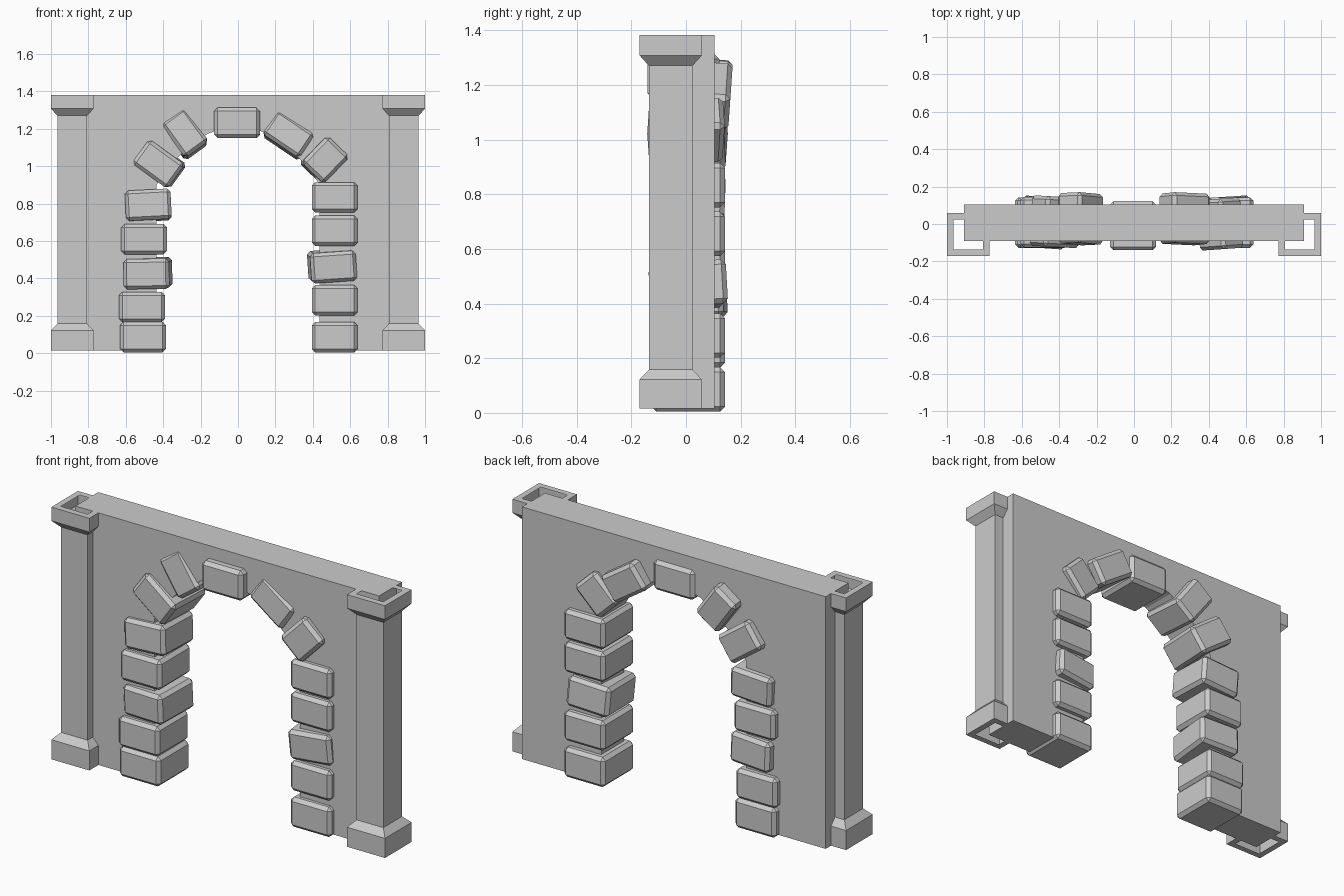
import bpy, bmesh
from math import radians
from mathutils import Matrix, Vector

if "Cube" in bpy.data.objects:
    bpy.data.objects.remove(bpy.data.objects["Cube"])


def make_object(name, bm):
    bmesh.ops.recalc_face_normals(bm, faces=bm.faces)
    mesh = bpy.data.meshes.new(name)
    bm.to_mesh(mesh)
    bm.free()
    obj = bpy.data.objects.new(name, mesh)
    bpy.context.collection.objects.link(obj)
    return obj


# Wall with arched opening: half outline mirrored, then extruded in depth
Z0, Z1 = 0.016, 1.382
half = [(0.08, 1.2), (0.16, 1.175), (0.29, 1.08), (0.39, 0.98), (0.435, 0.9),
        (0.435, Z0), (0.91, Z0), (0.91, Z1)]
outline = half + [(-x, z) for x, z in reversed(half)]
bm = bmesh.new()
face = bm.faces.new([bm.verts.new((x, -0.092, z)) for x, z in outline])
ext = bmesh.ops.extrude_face_region(bm, geom=[face])
bmesh.ops.translate(bm, vec=(0, 0.196, 0),
                    verts=[v for v in ext["geom"] if isinstance(v, bmesh.types.BMVert)])
make_object("wall", bm)

# Square hollow columns: stacked square rings with flared base and capital
profile = [(0.08, Z0), (0.114, Z0), (0.114, 0.122), (0.08, 0.158),
           (0.08, 1.27), (0.114, 1.308), (0.114, Z1), (0.08, Z1)]
for side, sx in (("left", -1), ("right", 1)):
    bm = bmesh.new()
    rings = [[bm.verts.new((sx * 0.886 + r * a, -0.056 + r * b, z))
              for a, b in ((-1, -1), (1, -1), (1, 1), (-1, 1))] for r, z in profile]
    for lo, hi in zip(rings, rings[1:]):
        for i in range(4):
            j = (i + 1) % 4
            bm.faces.new((lo[i], lo[j], hi[j], hi[i]))
    make_object(side + "_column", bm)


# Chamfered stone: centre, width, height, in-plane roll, tilt back, turn
def stone(name, x, z, w=0.245, h=0.162, roll=0, tilt=0, turn=0, y=0.008, d=0.27):
    bm = bmesh.new()
    bmesh.ops.create_cube(bm, size=1)
    bmesh.ops.scale(bm, vec=(w, d, h), verts=bm.verts)
    bmesh.ops.bevel(bm, geom=list(bm.edges), offset=0.018, segments=1,
                    affect='EDGES', profile=0.5)
    rot = (Matrix.Rotation(radians(turn), 4, 'Z')
           @ Matrix.Rotation(radians(tilt), 4, 'X')
           @ Matrix.Rotation(radians(-roll), 4, 'Y'))
    bm.transform(Matrix.Translation(Vector((x, y, z))) @ rot)
    make_object(name, bm)


# Jamb stones stacked on both sides of the opening
left = [(-0.508, 0.086, 0, 0, 0), (-0.513, 0.247, 0, 0, 0), (-0.482, 0.428, 1, 2, -4),
        (-0.502, 0.61, 0, 0, 0), (-0.48, 0.79, 3, -2, 0)]
right = [(0.517, 0.086, 0, 0, 0), (0.517, 0.283, 0, 0, 0), (0.503, 0.467, 4, 3, 4),
         (0.517, 0.655, 0, 0, 0), (0.517, 0.833, 0, 0, 0)]
for side, rows in (("left", left), ("right", right)):
    for i, (x, z, roll, tilt, turn) in enumerate(rows):
        stone(f"{side}_jamb_stone_{i + 1}", x, z, roll=roll, tilt=tilt, turn=turn)

# Arch stones and keystone
stone("left_arch_stone_lower", -0.42, 1.012, w=0.235, h=0.16, roll=-36, turn=-3, y=0.012)
stone("left_arch_stone_upper", -0.285, 1.172, w=0.225, h=0.155, roll=-54, tilt=-4, y=0.028)
stone("keystone", -0.005, 1.232, y=-0.009, d=0.262)
stone("right_arch_stone_upper", 0.27, 1.165, w=0.24, h=0.155, roll=-34, tilt=-4, y=0.028)
stone("right_arch_stone_lower", 0.46, 1.035, w=0.2, h=0.165, roll=46, turn=4, y=0.0)
